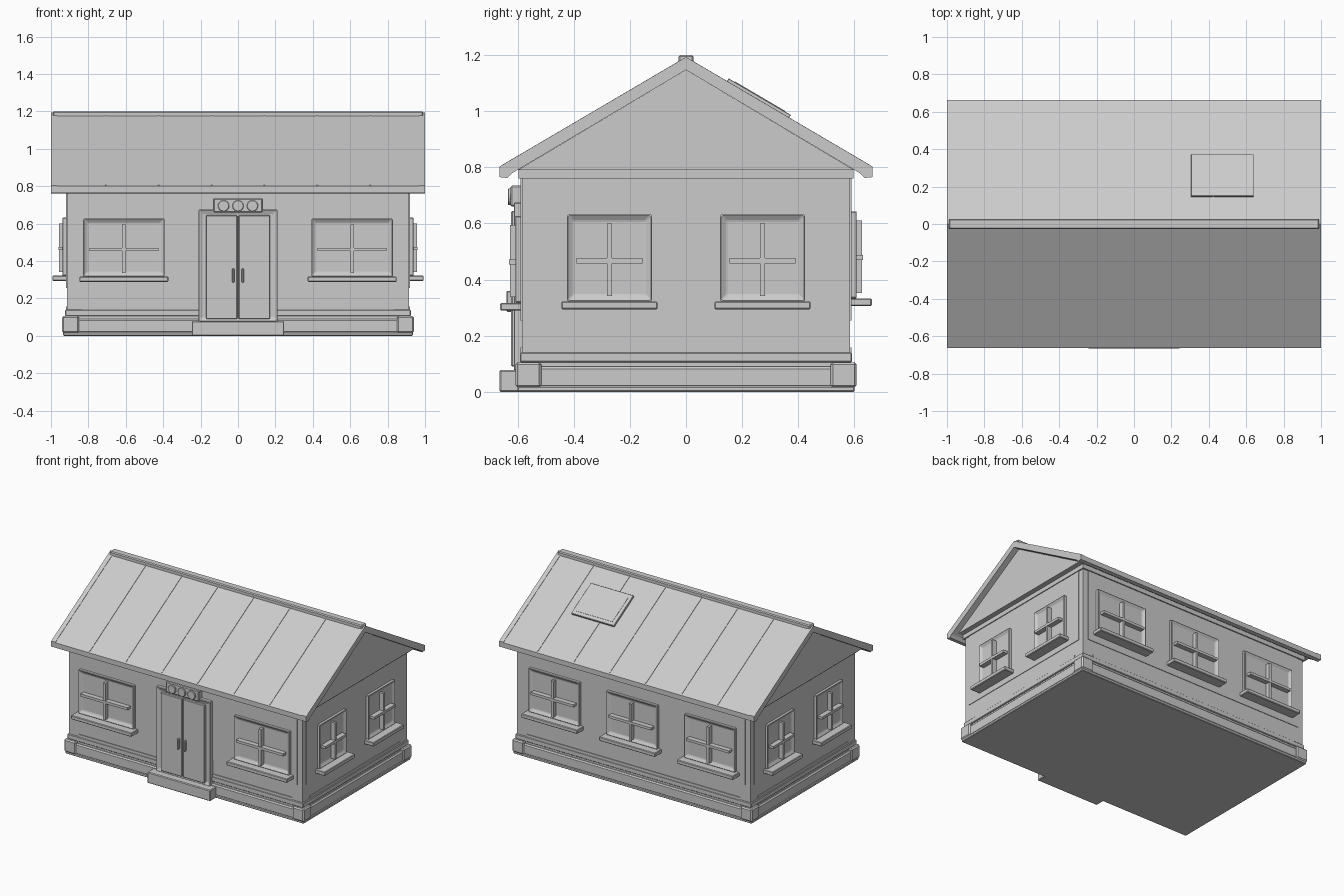
import bpy, bmesh, math
from mathutils import Matrix, Vector

cube = bpy.data.objects.get("Cube")
if cube:
    bpy.data.objects.remove(cube, do_unlink=True)

grey = bpy.data.materials.new("plain_grey")
grey.use_nodes = True
tone = (0.6, 0.6, 0.6, 1)
grey.diffuse_color = tone
grey.node_tree.nodes["Principled BSDF"].inputs["Base Color"].default_value = tone

# Wall half sizes, and each wall as (turn about z, distance from centre, half length)
WX, WY = 0.915, 0.585
FRONT, LEFT = (0, WY, WX), (math.pi / 2, WX, WY)
BACK, RIGHT = (math.pi, WY, WX), (-math.pi / 2, WX, WY)


def finish(name, bm, matrix=None, bevel=0):
    bmesh.ops.recalc_face_normals(bm, faces=bm.faces)
    if matrix:
        bm.transform(matrix)
    mesh = bpy.data.meshes.new(name)
    bm.to_mesh(mesh)
    bm.free()
    mesh.materials.append(grey)
    obj = bpy.data.objects.new(name, mesh)
    bpy.context.collection.objects.link(obj)
    if bevel:
        mod = obj.modifiers.new("soft_edge", "BEVEL")
        mod.width = bevel
        mod.segments = 1
        mod.limit_method = "ANGLE"
    return obj


def box_mesh(lo, hi):
    bm = bmesh.new()
    bmesh.ops.create_cube(bm, size=1)
    lo, hi = Vector(lo), Vector(hi)
    for v in bm.verts:
        v.co = (lo + hi) / 2 + Vector(c * s for c, s in zip(v.co, hi - lo))
    return bm


def box(name, lo, hi, bevel=0, matrix=None):
    return finish(name, box_mesh(lo, hi), matrix, bevel)


def on_wall(wall):
    # Local frame: x along the wall, -y outwards from its surface
    return Matrix.Rotation(wall[0], 4, "Z") @ Matrix.Translation((0, -wall[1], 0))


def wall_box(name, wall, u, z, depth, bevel=0, back=-0.01):
    return box(name, (u[0], -depth, z[0]), (u[1], -back, z[1]), bevel, on_wall(wall))


def wall_frame(name, wall, u, z, depth, border, recess):
    bm = box_mesh((u[0], -depth, z[0]), (u[1], 0.01, z[1]))
    bm.normal_update()
    face = min(bm.faces, key=lambda f: f.calc_center_median().y)
    bmesh.ops.inset_region(bm, faces=[face], thickness=border)
    bmesh.ops.translate(bm, verts=face.verts, vec=(0, recess, 0))
    return finish(name, bm, on_wall(wall), 0.004)


def prism(name, outline, x0, x1):
    bm = bmesh.new()
    face = bm.faces.new([bm.verts.new((x0, y, z)) for y, z in outline])
    new = bmesh.ops.extrude_face_region(bm, geom=[face])["geom"]
    bmesh.ops.translate(bm, vec=(x1 - x0, 0, 0),
                        verts=[v for v in new if isinstance(v, bmesh.types.BMVert)])
    return finish(name, bm)


def window(name, wall, centre, width, bottom):
    h = width / 2
    top, sill = bottom + 0.31, bottom - 0.028
    wall_frame(name + "_frame", wall, (centre - h, centre + h), (bottom, top), 0.025, 0.033, 0.015)
    wall_box(name + "_sill", wall, (centre - h - 0.02, centre + h + 0.02), (sill, bottom), 0.077, 0.004)
    mid = (bottom + top) / 2 - 0.01
    wall_box(name + "_upright", wall, (centre - 0.009, centre + 0.009),
             (bottom + 0.02, top - 0.032), 0.042)
    wall_box(name + "_crossbar", wall, (centre - h + 0.033, centre + h - 0.033),
             (mid - 0.009, mid + 0.009), 0.045)


# Walls and base courses
box("walls", (-WX, -WY, 0.05), (WX, WY, 0.79))
box("ground_slab", (-0.935, -0.6, 0), (0.935, 0.6, 0.02), 0.004)
box("plinth", (-0.93, -0.598, 0.015), (0.93, 0.598, 0.09), 0.008)
box("base_course", (-0.924, -0.592, 0.105), (0.924, 0.592, 0.14), 0.004)
box("top_course", (-0.925, -0.597, 0.76), (0.925, 0.597, 0.79))
for sx in (-1, 1):
    for sy in (-1, 1):
        x, y = sorted((sx * 0.85, sx * 0.94)), sorted((sy * 0.515, sy * 0.608))
        box("corner_block", (x[0], y[0], 0.015), (x[1], y[1], 0.105), 0.008)

# Raised wall panels and the thin strips below them
for wall in (FRONT, LEFT, BACK, RIGHT):
    half = wall[2] - 0.04
    wall_box("wall_panel", wall, (-half, half), (0.255, 0.76), 0.004)
    wall_box("base_strip", wall, (-half + 0.04, half - 0.04), (0.13, 0.158), 0.005)

# Windows
for c in (-0.61, 0.61):
    window("front_window", FRONT, c, 0.435, 0.317)
for c in (-0.61, 0, 0.61):
    window("back_window", BACK, c, 0.4, 0.333)
for wall in (LEFT, RIGHT):
    for c in (-0.273, 0.273):
        window("side_window", wall, c, 0.302, 0.322)

# Entrance: step, frame, two leaves with handles, and the panel with three discs
wall_box("door_step", FRONT, (-0.247, 0.247), (0, 0.078), 0.08, 0.005)
wall_frame("door_frame", FRONT, (-0.212, 0.212), (0.075, 0.675), 0.03, 0.035, 0.01)
for s in (-1, 1):
    wall_box("door_leaf", FRONT, sorted((s * 0.004, s * 0.172)), (0.09, 0.645), 0.038, 0.004)
    wall_box("door_handle", FRONT, sorted((s * 0.019, s * 0.033)), (0.285, 0.36), 0.055, 0.004)
wall_box("door_header", FRONT, (-0.13, 0.13), (0.66, 0.735), 0.04, 0.005)
for c in (-0.077, 0, 0.077):
    bm = bmesh.new()
    bmesh.ops.create_cone(bm, cap_ends=True, segments=24, radius1=0.03, radius2=0.03, depth=0.02)
    finish("header_disc", bm, on_wall(FRONT) @ Matrix.Translation((c, -0.04, 0.695))
           @ Matrix.Rotation(math.pi / 2, 4, "X"), 0.003)

# Roof: solid gables, pitched slab, raised verges and ridge cap
EAVE, APEX, LOW = 0.664, 1.19, 0.8
prism("gable_body", [(-0.6, 0.79), (0.6, 0.79), (0, 1.147)], -0.96, 0.96)


def roof_outline(lift):
    right = [(EAVE, LOW + lift), (EAVE, 0.765), (0.636, 0.762), (0.62, 0.779)]
    left = [(-y, z) for y, z in reversed(right)]
    return [(0, APEX + lift)] + right + [(0, 1.147)] + left


prism("roof_slab", roof_outline(0), -0.97, 0.97)
for s in (-1, 1):
    prism("roof_verge", roof_outline(0.003), s * 0.968, s)
box("ridge_cap", (-0.99, -0.027, 1.165), (0.99, 0.027, 1.2), 0.006)

# Seams and skylight, laid in the plane of each slope
pitch = math.atan2(APEX - LOW, EAVE)
length = math.hypot(APEX - LOW, EAVE)
for turn in (0, math.pi):
    slope = (Matrix.Rotation(turn, 4, "Z") @ Matrix.Translation((0, 0, APEX))
             @ Matrix.Rotation(-pitch, 4, "X"))
    for i in range(6):
        x = (i - 2.5) * 0.2825
        box("roof_seam", (x - 0.004, 0.01, -0.01), (x + 0.004, length - 0.01, 0.003), 0, slope)
    if turn == 0:
        box("skylight", (0.305, 0.168, -0.01), (0.64, 0.425, 0.014), 0.002, slope)
        box("skylight_pane", (0.33, 0.193, 0), (0.615, 0.4, 0.016), 0, slope)
